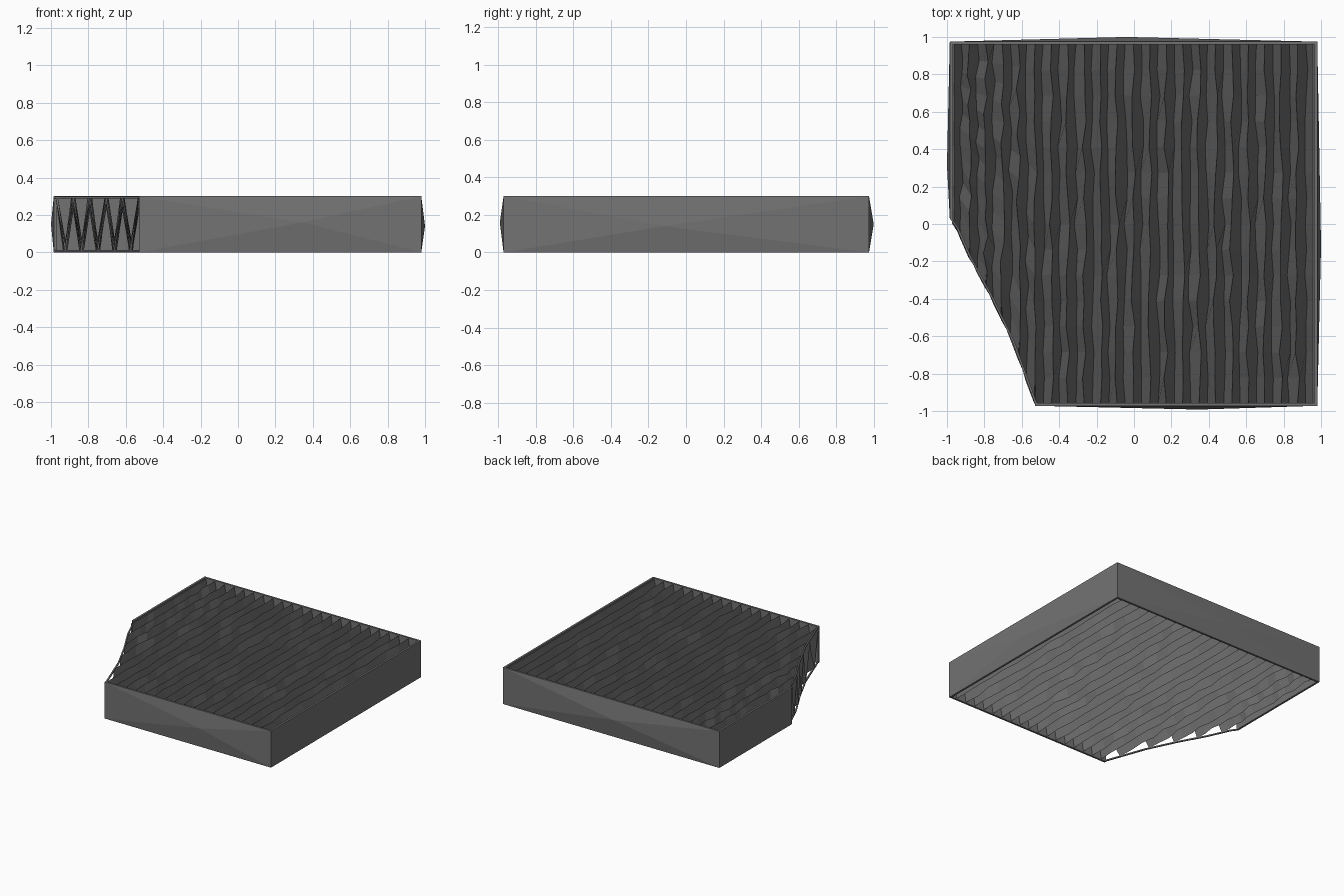
import bpy, bmesh, random
from mathutils import Vector

if "Cube" in bpy.data.objects:
    bpy.data.objects.remove(bpy.data.objects["Cube"])

random.seed(4)
H = 0.3          # frame height

grey = bpy.data.materials.new("dark_grey")
grey.diffuse_color = (0.17, 0.17, 0.17, 1)
grey.use_nodes = True
grey.node_tree.nodes["Principled BSDF"].inputs["Base Color"].default_value = grey.diffuse_color


def make(name, bm):
    bmesh.ops.recalc_face_normals(bm, faces=bm.faces)
    me = bpy.data.meshes.new(name)
    bm.to_mesh(me)
    bm.free()
    me.materials.append(grey)
    ob = bpy.data.objects.new(name, me)
    bpy.context.collection.objects.link(ob)
    return ob


# Frame wall: thin flat-sided box whose outer face swells to one middle point
def wall(name, a, b, out, mid, bulge, t=0.016):
    bm = bmesh.new()
    a, b, out = Vector((*a, 0)), Vector((*b, 0)), Vector((*out, 0))
    up = Vector((0, 0, H))
    outer = [bm.verts.new(p) for p in (a, b, b + up, a + up)]
    inner = [bm.verts.new(v.co - out * t) for v in outer]
    tip = bm.verts.new(a.lerp(b, mid[0]) + out * bulge + Vector((0, 0, mid[1])))
    bm.faces.new(inner)
    for i in range(4):
        j = (i + 1) % 4
        bm.faces.new((outer[i], outer[j], tip))
        bm.faces.new((outer[i], outer[j], inner[j], inner[i]))
    return make(name, bm)


wall("front_wall", (-0.53, -0.972), (0.98, -0.972), (0, -1), (0.58, 0.16), 0.02)
wall("back_wall", (-0.985, 0.975), (0.98, 0.975), (0, 1), (0.48, 0.15), 0.025)
wall("right_wall", (0.98, -0.972), (0.98, 0.975), (1, 0), (0.44, 0.14), 0.02)
wall("left_wall", (-0.985, 0.03), (-0.985, 0.975), (-1, 0), (0.3, 0.15), 0.015)

# Cut front-left corner outline
CUT = [(-0.985, 0.03), (-0.95, -0.02), (-0.88, -0.18), (-0.76, -0.40),
       (-0.65, -0.63), (-0.53, -0.96)]


def cut_y(x):
    for (x0, y0), (x1, y1) in zip(CUT, CUT[1:]):
        if x0 <= x <= x1:
            return y0 + (y1 - y0) * (x - x0) / (x1 - x0)
    return -0.96


# Thin top and bottom rims along the open corner
def rim(name, z):
    bm = bmesh.new()
    rings = []
    for x, y in CUT:
        rings.append([bm.verts.new((x + dx, y, z + dz))
                      for dx, dz in ((0, 0), (0.012, 0), (0.012, 0.01), (0, 0.01))])
    for r, s in zip(rings, rings[1:]):
        for i in range(4):
            j = (i + 1) % 4
            bm.faces.new((r[i], r[j], s[j], s[i]))
    bm.faces.new(rings[0])
    bm.faces.new(rings[-1])
    return make(name, bm)


rim("corner_rim_top", H - 0.012)
rim("corner_rim_bottom", 0.002)

# Pleated filter sheet: zigzag section with slightly uneven folds
PLEATS, ROWS, X0, X1 = 22, 14, -0.968, 0.962
bm = bmesh.new()
cols = []
for i in range(2 * PLEATS + 1):
    x = X0 + (X1 - X0) * i / (2 * PLEATS)
    y0 = cut_y(x)
    high = i % 2 == 0
    z = 0.288 if high else 0.012
    col = []
    for k in range(ROWS + 1):
        inside = 0 < k < ROWS and 0 < i < 2 * PLEATS
        dx = random.uniform(-0.012, 0.012) if inside else 0
        dz = random.uniform(-0.006, 0.004) if inside else 0
        col.append(bm.verts.new((x + dx, y0 + (0.96 - y0) * k / ROWS,
                                 z + (dz if high else -dz))))
    cols.append(col)
for c, d in zip(cols, cols[1:]):
    for k in range(ROWS):
        bm.faces.new((c[k], d[k], d[k + 1], c[k + 1]))
sheet = make("pleated_sheet", bm)
mod = sheet.modifiers.new("thickness", 'SOLIDIFY')
mod.thickness = 0.012
mod.offset = 0
